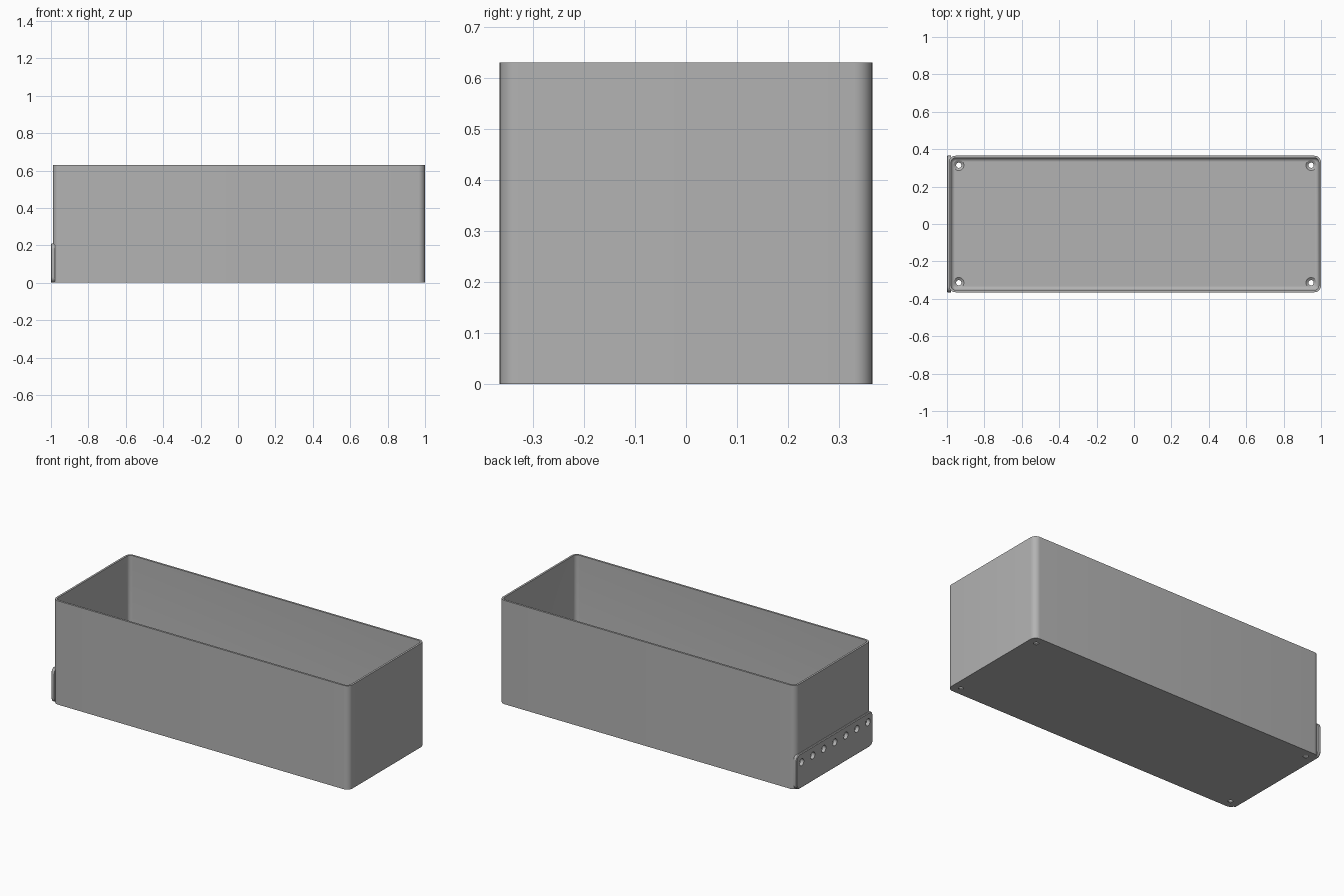
import bpy, bmesh, math
from mathutils import Matrix, Vector

if "Cube" in bpy.data.objects:
    bpy.data.objects.remove(bpy.data.objects["Cube"], do_unlink=True)

# One grey plastic
grey = bpy.data.materials.new("grey plastic")
grey.use_nodes = True
colour = (0.45, 0.45, 0.45, 1)
grey.diffuse_color = colour
grey.node_tree.nodes["Principled BSDF"].inputs["Base Color"].default_value = colour

X0, X1, HALF_Y, HEIGHT = -0.99, 1.0, 0.365, 0.63
MID_X, HALF_X = (X0 + X1) / 2, (X1 - X0) / 2
CORNER, WALL, FLOOR, FILLET = 0.036, 0.012, 0.015, 0.02
STEPS = 8


def rounded_rect(half_a, half_b, radius):
    """Counter-clockwise outline of a rounded rectangle."""
    points = []
    for q, (sx, sy) in enumerate([(1, 1), (-1, 1), (-1, -1), (1, -1)]):
        for i in range(STEPS + 1):
            a = (q + i / STEPS) * math.pi / 2
            points.append((sx * (half_a - radius) + radius * math.cos(a),
                           sy * (half_b - radius) + radius * math.sin(a)))
    return points


def loft(name, rings, matrix=None):
    """Bridge a list of equal rings of 3D points and cap both ends."""
    bm = bmesh.new()
    loops = [[bm.verts.new(p) for p in ring] for ring in rings]
    for low, high in zip(loops, loops[1:]):
        for i in range(len(low)):
            j = (i + 1) % len(low)
            bm.faces.new((low[i], low[j], high[j], high[i]))
    bm.faces.new(loops[0][::-1])
    bm.faces.new(loops[-1])
    if matrix:
        bm.transform(matrix)
    bmesh.ops.recalc_face_normals(bm, faces=bm.faces)
    mesh = bpy.data.meshes.new(name)
    bm.to_mesh(mesh)
    bm.free()
    mesh.materials.append(grey)
    obj = bpy.data.objects.new(name, mesh)
    bpy.context.collection.objects.link(obj)
    return obj


def turned_cutter(profile, matrix):
    """Round cutter from (radius, height) pairs."""
    n = 32
    rings = [[(r * math.cos(2 * math.pi * i / n), r * math.sin(2 * math.pi * i / n), z)
              for i in range(n)] for r, z in profile]
    return loft("hole_cutter", rings, matrix)


def activate(obj):
    bpy.ops.object.select_all(action="DESELECT")
    obj.select_set(True)
    bpy.context.view_layer.objects.active = obj


def cut(obj, cutters):
    for cutter in cutters:
        mod = obj.modifiers.new("hole", "BOOLEAN")
        mod.operation, mod.solver, mod.object = "DIFFERENCE", "EXACT", cutter
        activate(obj)
        bpy.ops.object.modifier_apply(modifier=mod.name)


# Open tub: outer wall, rim, inner wall and filleted floor
def tub_ring(inset, z):
    outline = rounded_rect(HALF_X - inset, HALF_Y - inset, max(CORNER - inset, 0.003))
    return [(MID_X + x, y, z) for x, y in outline]


levels = [(0, 0), (0, HEIGHT), (WALL, HEIGHT)]
for i in range(7):
    a = i / 6 * math.pi / 2
    levels.append((WALL + FILLET * (1 - math.cos(a)), FLOOR + FILLET * (1 - math.sin(a))))
tub = loft("tub", [tub_ring(*level) for level in levels])

# Mounting plate across the end wall, with softened outer edges
to_end = Matrix(((0, 0, -1, 0), (1, 0, 0, 0), (0, 1, 0, 0.105), (0, 0, 0, 1)))
plate_rings = []
for inset, out in [(0, 0.979), (0, 0.996), (0.004, 1.0)]:
    outline = rounded_rect(HALF_Y - inset, 0.105 - inset, 0.03 - inset)
    plate_rings.append([(a, b, out) for a, b in outline])
plate = loft("mounting_plate", plate_rings, to_end)

# Countersunk screw holes in the floor corners
floor_holes = [turned_cutter([(0.014, -0.02), (0.014, 0.005), (0.028, FLOOR), (0.028, 0.04)],
                             Matrix.Translation((MID_X + sx * 0.942, sy * 0.314, 0)))
               for sx in (-1, 1) for sy in (-1, 1)]

# Row of seven holes through the plate and end wall
end_holes = [turned_cutter([(0.021, 0.93), (0.021, 1.05)],
                           Matrix.Translation((0, i * 0.106, 0.05)) @ to_end)
             for i in range(-3, 4)]

cut(tub, floor_holes + end_holes)
cut(plate, end_holes)
for cutter in floor_holes + end_holes:
    bpy.data.objects.remove(cutter, do_unlink=True)

for obj in (tub, plate):
    activate(obj)
    bpy.ops.object.shade_smooth_by_angle(angle=math.radians(30))
